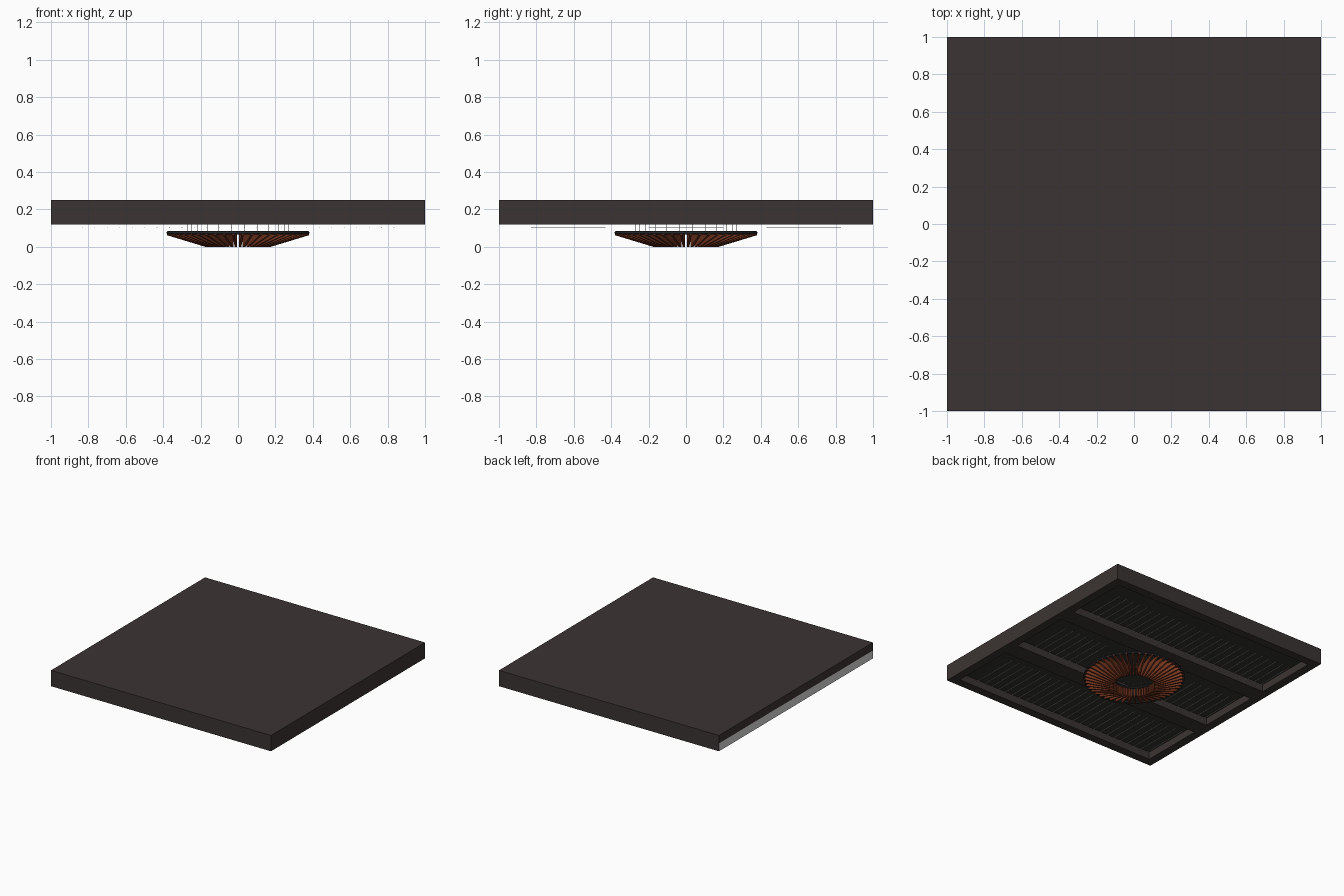
import bpy, bmesh, math
from mathutils import Matrix

if "Cube" in bpy.data.objects:
    bpy.data.objects.remove(bpy.data.objects["Cube"])


def mat(name, rgb):
    m = bpy.data.materials.new(name)
    m.diffuse_color = (*rgb, 1)
    m.use_nodes = True
    m.node_tree.nodes["Principled BSDF"].inputs["Base Color"].default_value = m.diffuse_color
    return m


DARK = mat("dark_brown_grey", (0.044, 0.034, 0.033))
RECESS = mat("charcoal", (0.032, 0.032, 0.030))
RUST = mat("rust_brown", (0.20, 0.042, 0.016))
METAL = mat("dark_metal", (0.03, 0.03, 0.034))
WIRE = mat("wire_grey", (0.22, 0.22, 0.22))
PALE = mat("pale_grey", (0.72, 0.70, 0.70))


def make(name, bm, *mats):
    bmesh.ops.recalc_face_normals(bm, faces=bm.faces)
    me = bpy.data.meshes.new(name)
    bm.to_mesh(me)
    bm.free()
    for m in mats:
        me.materials.append(m)
    ob = bpy.data.objects.new(name, me)
    bpy.context.collection.objects.link(ob)
    return ob


def add_box(bm, x0, x1, y0, y1, z0, z1):
    m = (Matrix.Translation(((x0 + x1) / 2, (y0 + y1) / 2, (z0 + z1) / 2))
         @ Matrix.Diagonal((x1 - x0, y1 - y0, z1 - z0, 1)))
    bmesh.ops.create_cube(bm, size=1, matrix=m)


BOTTOM, MID, TOP = 0.12, 0.185, 0.25
IN = 0.93

# Solid ceiling board
bm = bmesh.new()
add_box(bm, -1, 1, -1, 1, MID, TOP)
make("ceiling_board", bm, DARK)

# Rails and cross beams under the board, leaving three recessed bays
bm = bmesh.new()
for s in (-1, 1):
    add_box(bm, min(s, s * IN), max(s, s * IN), -1, 1, BOTTOM, MID)
    add_box(bm, -IN, IN, min(s, s * IN), max(s, s * IN), BOTTOM, MID)
    add_box(bm, -IN, IN, s * 0.33 - 0.07, s * 0.33 + 0.07, BOTTOM, MID)
frame = make("ceiling_frame", bm, DARK, PALE)
for p in frame.data.polygons:      # pale strip on the outer left side
    if p.normal.x < -0.9 and p.center.x < -0.99:
        p.material_index = 1

# Dark lining in each bay
bm = bmesh.new()
for y0, y1 in ((-IN, -0.40), (-0.26, 0.26), (0.40, IN)):
    add_box(bm, -IN, IN, y0, y1, MID - 0.004, MID)
make("bay_lining", bm, RECESS)

# Thin pale rods hanging just below the bays
bm = bmesh.new()
for i in range(26):
    x = -0.833 + i * 1.667 / 25
    for y0, y1 in ((-0.83, -0.43), (-0.2, 0.2), (0.43, 0.83)):
        if y0 == -0.2 and abs(x) < 0.4:
            continue
        add_box(bm, x - 0.0015, x + 0.0015, y0, y1, 0.1015, 0.1045)
make("light_rods", bm, PALE)

# Ring of radial fins, tapering from tall inside to thin outside
N = 48
PROFILE = ((0.155, 0.0), (0.175, 0.0), (0.38, 0.062), (0.38, 0.078), (0.155, 0.078))
bm = bmesh.new()
for i in range(N):
    rot = Matrix.Rotation((i + 0.5) * math.tau / N, 4, 'Z')
    sides = [[bm.verts.new(rot @ Matrix.Translation((r, t, z)).translation)
              for r, z in PROFILE] for t in (-0.006, 0.006)]
    bm.faces.new(sides[0])
    bm.faces.new(sides[1][::-1])
    for k in range(len(PROFILE)):
        j = (k + 1) % len(PROFILE)
        bm.faces.new((sides[0][k], sides[1][k], sides[1][j], sides[0][j]))
make("lamp_fins", bm, RUST)

# Two metal rings that hold the fins
for name, radius in (("inner_ring", 0.155), ("outer_ring", 0.373)):
    bpy.ops.mesh.primitive_torus_add(major_radius=radius, minor_radius=0.010,
                                     major_segments=64, minor_segments=8,
                                     location=(0, 0, 0.075))
    ring = bpy.context.object
    ring.name = name
    ring.data.materials.append(METAL)
    bpy.ops.object.shade_smooth_by_angle()

# Hanging wires up to the board
bm = bmesh.new()
for i in range(24):
    a = (i + 0.5) * math.tau / 24
    bmesh.ops.create_cone(bm, cap_ends=True, segments=6, radius1=0.0015, radius2=0.0015,
                          depth=MID - 0.075,
                          matrix=Matrix.Translation((0.27 * math.cos(a), 0.27 * math.sin(a),
                                                     (MID + 0.075) / 2)))
make("hanging_wires", bm, WIRE)
